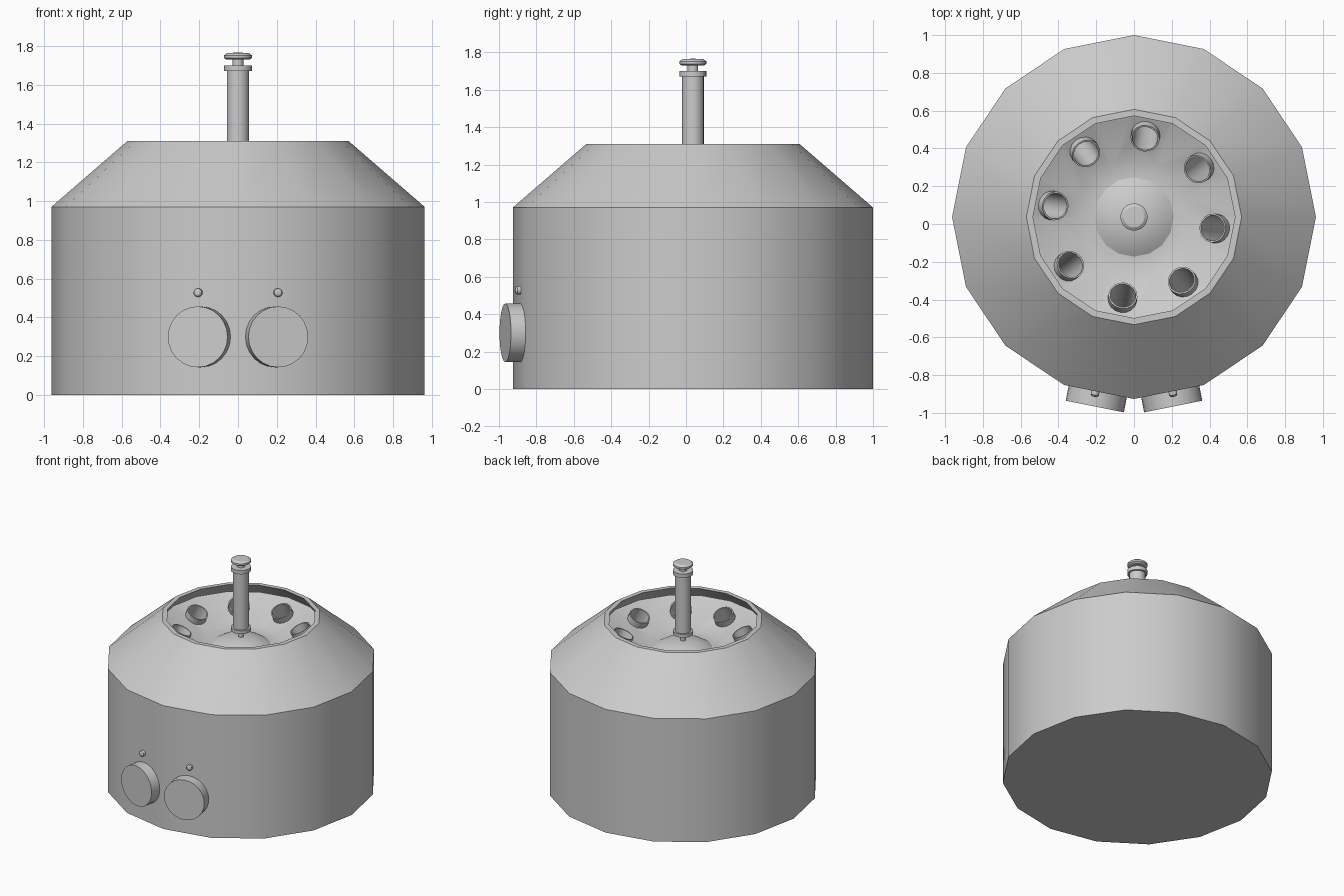
import bpy, bmesh, math
from mathutils import Matrix, Vector

if "Cube" in bpy.data.objects:
    bpy.data.objects.remove(bpy.data.objects["Cube"])

CY = 0.037  # axis of the machine in y


def lathe(name, profile, sides=16, matrix=Matrix.Translation((0, CY, 0))):
    """Revolve (radius, height) points around z; radius 0 makes a pole."""
    bm = bmesh.new()
    rings = []
    for r, z in profile:
        if r == 0:
            rings.append([bm.verts.new((0, 0, z))] * sides)
        else:
            rings.append([bm.verts.new((r * math.cos(2 * math.pi * i / sides),
                                        r * math.sin(2 * math.pi * i / sides), z))
                          for i in range(sides)])
    for a, b in zip(rings, rings[1:]):
        for i in range(sides):
            j = (i + 1) % sides
            quad = list(dict.fromkeys((a[i], a[j], b[j], b[i])))
            if len(quad) > 2:
                bm.faces.new(quad)
    bmesh.ops.recalc_face_normals(bm, faces=bm.faces)
    me = bpy.data.meshes.new(name)
    bm.to_mesh(me)
    bm.free()
    ob = bpy.data.objects.new(name, me)
    bpy.context.collection.objects.link(ob)
    ob.matrix_world = matrix
    return ob


def aimed(origin, direction):
    """Matrix placing local z along the direction."""
    rot = Vector(direction).to_track_quat('Z', 'Y').to_matrix().to_4x4()
    return Matrix.Translation(origin) @ rot


# Hollow casing with sloped shoulder and open top
lathe("casing", [(0, 0), (0.963, 0), (0.963, 0.97), (0.57, 1.31), (0.535, 1.31),
                 (0.92, 0.95), (0.92, 0.05), (0, 0.05)])

# Rotor bowl with flat centre and low dome
rotor = lathe("rotor", [(0, 0.85), (0.45, 0.85), (0.59, 1.23), (0.30, 1.09), (0.21, 1.09),
                        (0.16, 1.12), (0.09, 1.14), (0, 1.15)])

# Tilted tube holders, with holes cut through the bowl
tilt = math.radians(26)
cutters = []
for k in range(8):
    a = math.radians(-8 + 45 * k)
    n = Vector((-math.sin(tilt) * math.cos(a), -math.sin(tilt) * math.sin(a), math.cos(tilt)))
    mouth = Vector((0.42 * math.cos(a), CY + 0.42 * math.sin(a), 1.205))
    m = aimed(mouth, n)
    lathe(f"tube_{k + 1}", [(0, -0.32), (0.077, -0.32), (0.077, 0), (0.068, 0),
                            (0.068, -0.30), (0, -0.30)], 16, m)
    cut = lathe(f"tube_cutter_{k + 1}", [(0, -0.5), (0.072, -0.5), (0.072, 0.05), (0, 0.05)], 16, m)
    cutters.append(cut)
    mod = rotor.modifiers.new("hole", 'BOOLEAN')
    mod.operation = 'DIFFERENCE'
    mod.solver = 'EXACT'
    mod.object = cut

# Bake the holes and drop the cutters
bpy.context.view_layer.update()
deps = bpy.context.evaluated_depsgraph_get()
baked = bpy.data.meshes.new_from_object(rotor.evaluated_get(deps))
rotor.modifiers.clear()
rotor.data = baked
for c in cutters:
    bpy.data.objects.remove(c)

# Central handle: pin, foot ring, shaft, collar, neck and cap
lathe("handle", [(0, 1.10), (0.018, 1.10), (0.018, 1.20), (0.072, 1.20), (0.072, 1.225),
                 (0.058, 1.225), (0.058, 1.67), (0.072, 1.67), (0.072, 1.70),
                 (0.028, 1.70), (0.028, 1.73), (0.06, 1.73), (0.072, 1.738),
                 (0.072, 1.752), (0.055, 1.764), (0, 1.766)], 24)

# Knobs and indicator lights on the two front facets
for side, label in ((-1, "left"), (1, "right")):
    a = math.radians(11.25)
    n = Vector((side * math.sin(a), -math.cos(a), 0))
    t = Vector((side * math.cos(a), math.sin(a), 0))
    base = Vector((0, CY, 0)) + n * 0.9445 + t * 0.008
    lathe(f"{label}_knob", [(0, -0.02), (0.157, -0.02), (0.157, 0.08), (0, 0.08)], 24,
          aimed(base + Vector((0, 0, 0.30)), n))
    lathe(f"{label}_light", [(0, -0.01), (0.022, -0.01), (0.022, 0.02), (0.014, 0.028), (0, 0.031)],
          12, aimed(base + t * 0.012 + Vector((0, 0, 0.528)), n))

# Smooth shading with sharp edges kept
bpy.ops.object.select_all(action='DESELECT')
for ob in bpy.context.collection.objects:
    ob.select_set(True)
bpy.context.view_layer.objects.active = rotor
bpy.ops.object.shade_smooth_by_angle(angle=math.radians(30))
